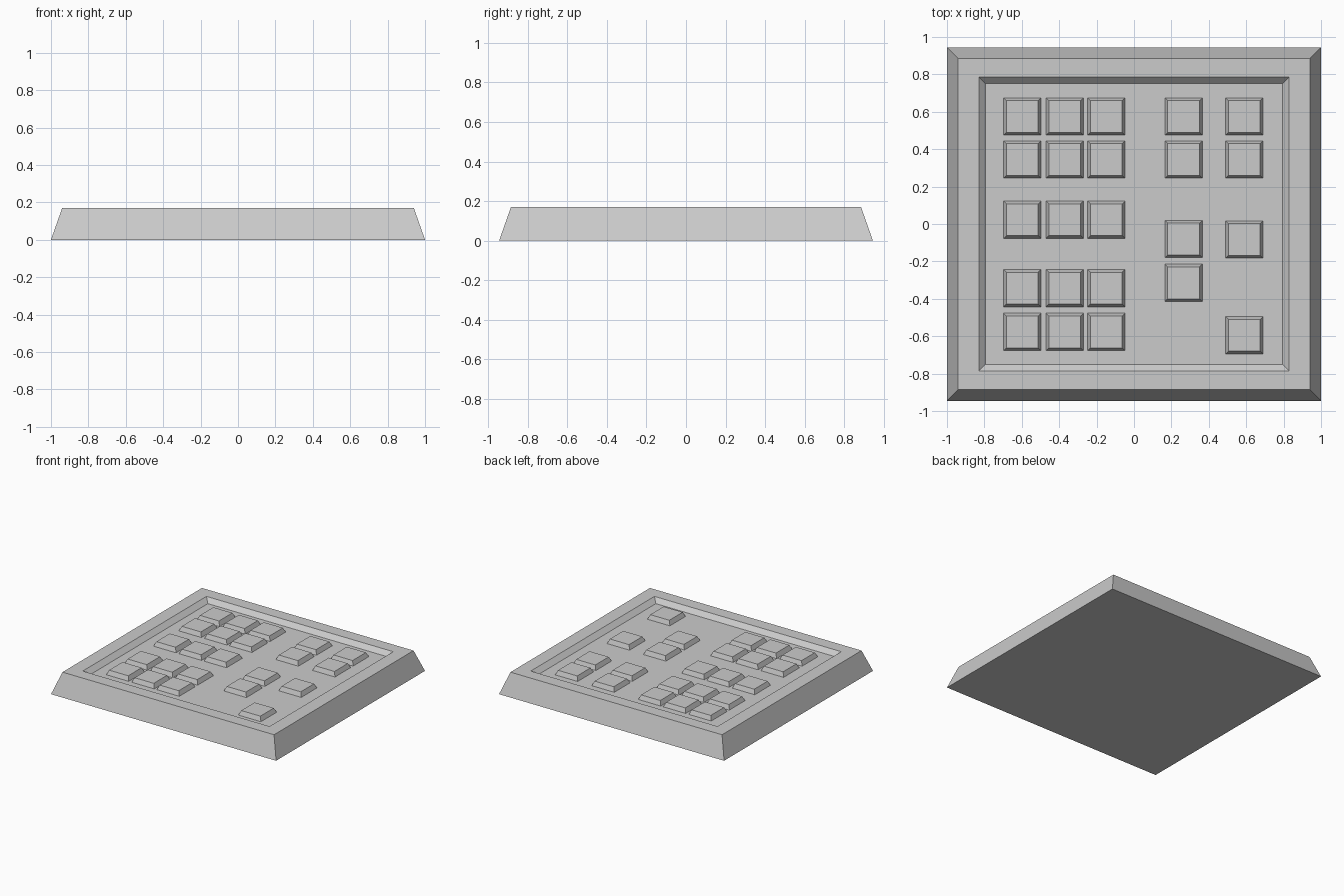
import bpy, bmesh

if "Cube" in bpy.data.objects:
    bpy.data.objects.remove(bpy.data.objects["Cube"])

FLOOR, TOP = 0.135, 0.17


def stacked_rectangles(name, levels, location=(0, 0, 0)):
    """Closed solid skinned through rectangles given as (half x, half y, z)."""
    bm = bmesh.new()
    rings = [[bm.verts.new((sx * hx, sy * hy, z))
              for sx, sy in ((-1, -1), (1, -1), (1, 1), (-1, 1))]
             for hx, hy, z in levels]
    for low, high in zip(rings, rings[1:]):
        for i in range(4):
            j = (i + 1) % 4
            bm.faces.new((low[i], low[j], high[j], high[i]))
    bm.faces.new(rings[0][::-1])
    bm.faces.new(rings[-1])
    mesh = bpy.data.meshes.new(name)
    bm.to_mesh(mesh)
    bm.free()
    obj = bpy.data.objects.new(name, mesh)
    obj.location = location
    bpy.context.collection.objects.link(obj)
    return obj


# Tapered slab with a shallow sloped recess in its top
stacked_rectangles("panel_base", [
    (1.0, 0.945, 0.0),
    (0.94, 0.885, TOP),
    (0.83, 0.785, TOP),
    (0.793, 0.75, FLOOR),
])

# Button columns: x position and the rows in each
left_rows = (0.575, 0.345, 0.023, -0.343, -0.577)
columns = {
    -0.597: left_rows,
    -0.37: left_rows,
    -0.148: left_rows,
    0.265: (0.575, 0.345, -0.08, -0.315),
    0.59: (0.575, 0.345, -0.083, -0.595),
}

# Bevel-sided square buttons standing on the recess floor
for x, rows in columns.items():
    for y in rows:
        stacked_rectangles("button", [
            (0.1, 0.1, 0.0),
            (0.085, 0.085, TOP - FLOOR),
        ], (x, y, FLOOR))
